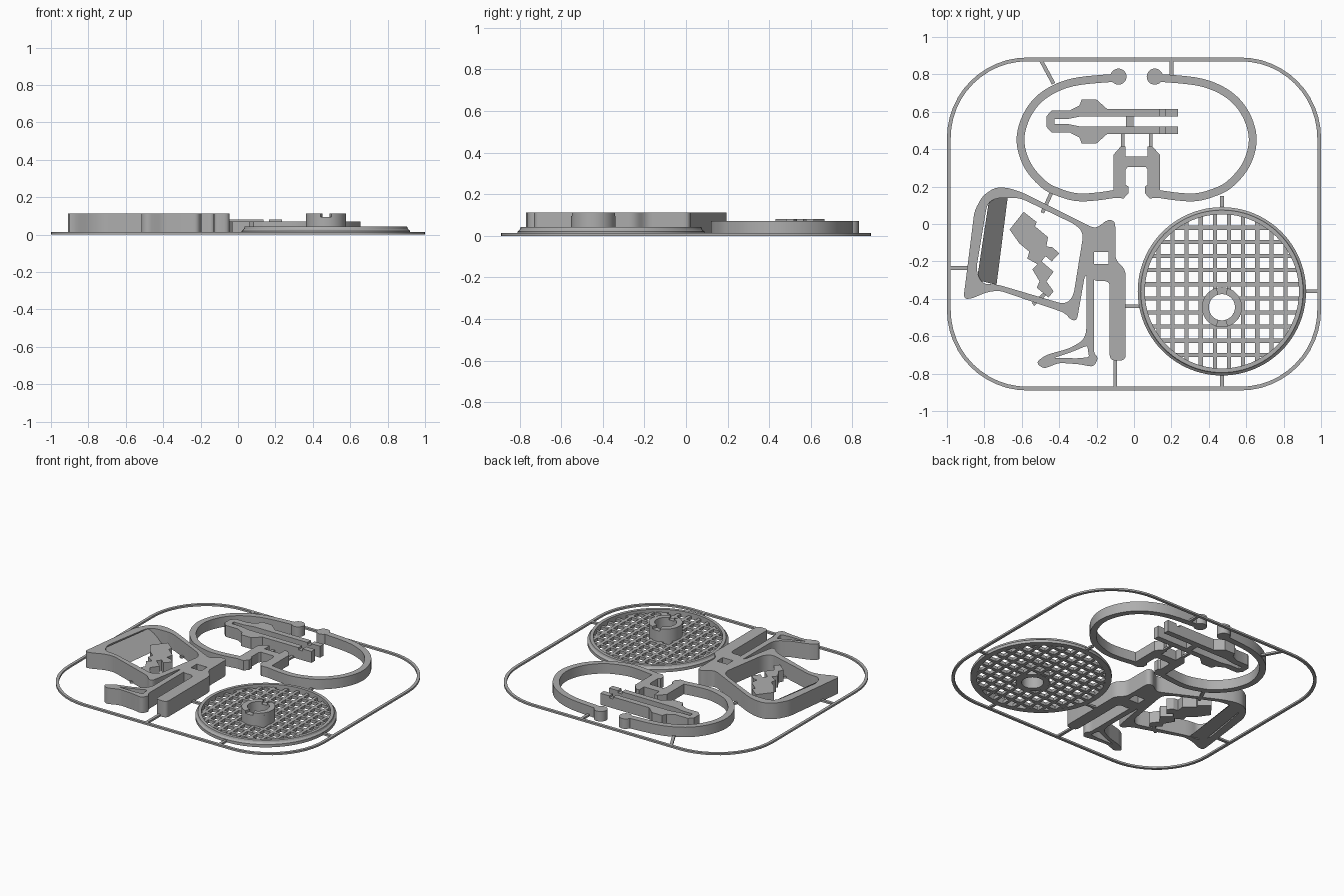
import bpy, bmesh, math
from mathutils import Vector

if "Cube" in bpy.data.objects:
    bpy.data.objects.remove(bpy.data.objects["Cube"])

grey = bpy.data.materials.new("plain_grey")
grey.diffuse_color = (0.42, 0.42, 0.42, 1)
grey.use_nodes = True
grey.node_tree.nodes["Principled BSDF"].inputs["Base Color"].default_value = grey.diffuse_color


def finish(name, bm):
    bmesh.ops.remove_doubles(bm, verts=bm.verts, dist=0.0003)
    bmesh.ops.recalc_face_normals(bm, faces=bm.faces)
    me = bpy.data.meshes.new(name)
    bm.to_mesh(me)
    bm.free()
    me.materials.append(grey)
    me.shade_smooth()
    me.set_sharp_from_angle(angle=math.radians(30))
    ob = bpy.data.objects.new(name, me)
    bpy.context.collection.objects.link(ob)
    return ob


def prism(name, loops, z0, z1):
    """Extruded flat profile; loops after the first are holes."""
    cu = bpy.data.curves.new(name, 'CURVE')
    cu.dimensions, cu.fill_mode, cu.extrude = '2D', 'BOTH', (z1 - z0) / 2
    for loop in loops:
        sp = cu.splines.new('POLY')
        sp.points.add(len(loop) - 1)
        for p, q in zip(sp.points, loop):
            p.co = (q[0], q[1], 0, 1)
        sp.use_cyclic_u = True
    tmp = bpy.data.objects.new("helper", cu)
    bpy.context.collection.objects.link(tmp)
    dg = bpy.context.evaluated_depsgraph_get()
    me = bpy.data.meshes.new_from_object(tmp.evaluated_get(dg))
    bm = bmesh.new()
    bm.from_mesh(me)
    bmesh.ops.translate(bm, verts=bm.verts, vec=(0, 0, (z0 + z1) / 2))
    bpy.data.objects.remove(tmp)
    bpy.data.meshes.remove(me)
    return finish(name, bm)


def rounded(pts, r, n=4):
    """Round each corner with a quadratic arc of reach r."""
    out = []
    for i, p in enumerate(pts):
        p = Vector(p)
        a, b = Vector(pts[i - 1]) - p, Vector(pts[(i + 1) % len(pts)]) - p
        s = p + a.normalized() * min(r, a.length * 0.45)
        e = p + b.normalized() * min(r, b.length * 0.45)
        for k in range(n + 1):
            t = k / n
            out.append(s * (1 - t) ** 2 + p * 2 * t * (1 - t) + e * t * t)
    return out


def circle(cx, cy, r, n=48):
    return [(cx + r * math.cos(2 * math.pi * i / n), cy + r * math.sin(2 * math.pi * i / n))
            for i in range(n)]


def round_rect(w, h, r, n=12):
    out = []
    for q, (sx, sy) in enumerate([(1, 1), (-1, 1), (-1, -1), (1, -1)]):
        for k in range(n + 1):
            a = math.pi / 2 * (q + k / n)
            out.append((sx * (w - r) + r * math.cos(a), sy * (h - r) + r * math.sin(a)))
    return out


def strip(a, b, w):
    a, b = Vector(a), Vector(b)
    d = (b - a).normalized()
    s = Vector((-d.y, d.x)) * w / 2
    return [a + s, a - s, b - s, b + s]


def lathe(name, prof, cx, cy, n=64):
    bm = bmesh.new()
    rings = [[bm.verts.new((cx + r * math.cos(2 * math.pi * i / n),
                            cy + r * math.sin(2 * math.pi * i / n), z)) for i in range(n)]
             for r, z in prof]
    for j in range(len(rings)):
        p, q = rings[j - 1], rings[j]
        for i in range(n):
            bm.faces.new((p[i - 1], p[i], q[i], q[i - 1]))
    return finish(name, bm)


# Outer frame and connecting runners
T = 0.013
prism("frame", [round_rect(1, 0.89, 0.43), round_rect(0.98, 0.87, 0.41)], 0, T)
for a, b in [((-0.5, 0.88), (-0.43, 0.75)), ((0.2, 0.88), (0.2, 0.78)),
             ((0.47, 0.15), (0.47, 0.07)), ((0.91, -0.36), (0.99, -0.36)),
             ((0.47, -0.8), (0.47, -0.88)), ((-0.05, -0.44), (0.03, -0.44)),
             ((-0.1, -0.72), (-0.1, -0.88)), ((-0.99, -0.235), (-0.89, -0.235)),
             ((-0.44, 0.17), (-0.49, 0.06)), ((-0.45, -0.35), (-0.54, -0.43)),
             ((-0.06, 0.4), (-0.06, 0.49)), ((0.09, 0.4), (0.09, 0.49))]:
    prism("runner", [strip(a, b, 0.02)], 0, T)

# Round grate: stepped rim, crossing bars, hub with slots
GX, GY, HY, R = 0.47, -0.36, -0.445, 0.42
lathe("grate_rim", [(0.412, 0), (0.45, 0), (0.45, 0.02), (0.438, 0.03),
                    (0.434, 0.042), (0.412, 0.042)], GX, GY, 96)
lathe("hub", [(0.07, 0), (0.107, 0), (0.107, 0.095), (0.07, 0.095)], GX, HY)
for side in (0, 1):
    a0 = -math.pi / 2 + side * math.pi + 0.28
    arc = [a0 + (math.pi - 0.56) * k / 24 for k in range(25)]
    wall = [(GX + r * math.cos(a), HY + r * math.sin(a))
            for r, aa in ((0.107, arc), (0.07, arc[::-1])) for a in aa]
    prism("hub_top", [wall], 0.095, 0.112)


def bar(fixed, hub_fixed, hub_along, mid, make):
    """One grate bar, broken where it would cross the hub bore."""
    half = math.sqrt(R * R - fixed * fixed)
    spans = [(mid - half, mid + half)]
    if abs(hub_fixed) < 0.08:
        c = math.sqrt(0.09 ** 2 - hub_fixed ** 2)
        spans = [(mid - half, hub_along - c), (hub_along + c, mid + half)]
    for s, e in spans:
        prism("grate_bar", [strip(make(s), make(e), 0.022)], 0, 0.022)


for i in range(-5, 6):
    d = (i + 0.5) * 0.0755
    if abs(d) < 0.41:
        bar(d, d, HY, GY, lambda t: (GX + d, t))
        bar(d, GY + d - HY, GX, GX, lambda t: (t, GY + d))

# Open clamp ring: two mirrored arms with ball tips and a bracket
MX, H = 0.014, 0.07
path = [(-0.1, 0.782), (-0.33, 0.757), (-0.48, 0.69), (-0.57, 0.585), (-0.607, 0.45),
        (-0.57, 0.315), (-0.48, 0.21), (-0.39, 0.165), (-0.3, 0.143), (-0.2, 0.147), (-0.09, 0.163)]
path = [Vector(p) for p in path]
fine = []
for i in range(len(path) - 1):
    p0, p1, p2, p3 = path[max(i - 1, 0)], path[i], path[i + 1], path[min(i + 2, len(path) - 1)]
    for k in range(6):
        t = k / 6
        fine.append(0.5 * (2 * p1 + (p2 - p0) * t + (2 * p0 - 5 * p1 + 4 * p2 - p3) * t * t
                           + (3 * p1 - p0 - 3 * p2 + p3) * t ** 3))
fine.append(path[-1])
left, right = [], []
for i, p in enumerate(fine):
    d = (fine[min(i + 1, len(fine) - 1)] - fine[max(i - 1, 0)]).normalized()
    s = Vector((-d.y, d.x)) * 0.021
    left.append(p + s)
    right.append(p - s)
arm = left + right[::-1]
leg = [(-0.11, 0.14), (-0.11, 0.37), (-0.07, 0.415), (-0.045, 0.415), (-0.045, 0.36), (MX, 0.36),
       (MX, 0.305), (-0.035, 0.305), (-0.045, 0.29), (-0.045, 0.21), (-0.03, 0.2), (-0.03, 0.165),
       (-0.055, 0.137)]
for flip in (False, True):
    for name, loop in (("ring_arm", arm), ("ring_tip", circle(-0.083, 0.788, 0.043, 32)),
                       ("ring_bracket", leg)):
        prism(name, [[(2 * MX - p[0], p[1]) if flip else (p[0], p[1]) for p in loop]], 0, H)

# Forked clip, mirrored about its long axis
CY = 0.548
half = [(-0.145, 0.068), (-0.2, 0.117), (-0.28, 0.117), (-0.292, 0.085), (-0.345, 0.058),
        (-0.44, 0.058), (-0.467, 0.03)]
slot = [(-0.425, 0.014), (-0.35, 0.014), (-0.28, 0.028), (-0.1, 0.028)]
up = [(0.135, 0.068)] + half
lo = slot + [(0.135, 0.028)]
fork = up + [(x, -y) for x, y in up[::-1]] + [(x, -y) for x, y in lo[::-1]] + lo
prism("clip_fork", [[(x, CY + y) for x, y in fork]], 0, 0.08)
for s in (-1, 1):
    for x0, x1, z in ((0.135, 0.165, 0.065), (0.165, 0.235, 0.08)):
        prism("clip_prong", [[(x0, CY + s * 0.028), (x1, CY + s * 0.028),
                              (x1, CY + s * 0.068), (x0, CY + s * 0.068)]], 0, z)
prism("clip_bridge", [strip((-0.022, CY - 0.03), (-0.022, CY + 0.03), 0.04)], 0, 0.04)

# Looped handle with barrel and square socket
HH = 0.112
body = [(-0.912, -0.4), (-0.853, 0.07), (-0.81, 0.15), (-0.745, 0.195), (-0.68, 0.195), (-0.6, 0.17),
        (-0.22, -0.02), (-0.19, -0.015), (-0.14, 0.025), (-0.1, 0.015), (-0.1, -0.19), (-0.045, -0.245),
        (-0.045, -0.73), (-0.13, -0.73), (-0.13, -0.305), (-0.215, -0.305), (-0.215, -0.27),
        (-0.262, -0.27), (-0.305, -0.515), (-0.335, -0.515), (-0.37, -0.475), (-0.72, -0.355),
        (-0.79, -0.365), (-0.87, -0.4)]
hole = [(-0.785, 0.11), (-0.735, 0.14), (-0.61, 0.14), (-0.31, -0.005), (-0.27, -0.05),
        (-0.325, -0.39), (-0.37, -0.43), (-0.735, -0.322), (-0.81, -0.322), (-0.845, -0.25)]
socket = [(-0.215, -0.15), (-0.135, -0.15), (-0.135, -0.215), (-0.215, -0.215)]
prism("handle", [rounded(body, 0.03), rounded(hole, 0.04), socket], 0, HH)

# Sloped inner face of the grip
bm = bmesh.new()
lows = [(-0.675, 0.145), (-0.735, -0.325)]
tops = [(-0.775, 0.13), (-0.84, -0.3)]
v = [bm.verts.new((x, y, z)) for pts, z in ((lows, 0), (tops, 0), (tops, HH - 0.002)) for x, y in pts]
for f in ((0, 1, 3, 2), (2, 3, 5, 4), (4, 5, 1, 0), (0, 2, 4), (1, 5, 3)):
    bm.faces.new([v[i] for i in f])
finish("grip_slope", bm)

# Trigger: slim arm ending in an open foot
trig = [(-0.255, -0.26), (-0.215, -0.26), (-0.215, -0.69), (-0.19, -0.715), (-0.215, -0.765),
        (-0.29, -0.75), (-0.4, -0.742), (-0.485, -0.775), (-0.525, -0.74), (-0.47, -0.7),
        (-0.345, -0.665), (-0.275, -0.625), (-0.255, -0.58)]
toe = [(-0.43, -0.717), (-0.335, -0.685), (-0.25, -0.65), (-0.24, -0.712), (-0.3, -0.718)]
prism("trigger", [rounded(trig, 0.025), rounded(toe, 0.012)], 0, HH)

# Small stepped catch lying inside the handle loop
catch = [(-0.665, -0.03), (-0.59, 0.065), (-0.52, 0.01), (-0.53, -0.012), (-0.46, -0.07),
         (-0.468, -0.12), (-0.435, -0.125), (-0.4, -0.157), (-0.44, -0.2), (-0.473, -0.172),
         (-0.494, -0.2), (-0.43, -0.255), (-0.468, -0.307), (-0.43, -0.36), (-0.457, -0.393),
         (-0.52, -0.34), (-0.505, -0.307), (-0.543, -0.243), (-0.516, -0.215), (-0.57, -0.185),
         (-0.56, -0.147), (-0.612, -0.105)]
prism("catch", [catch], 0, 0.08)
